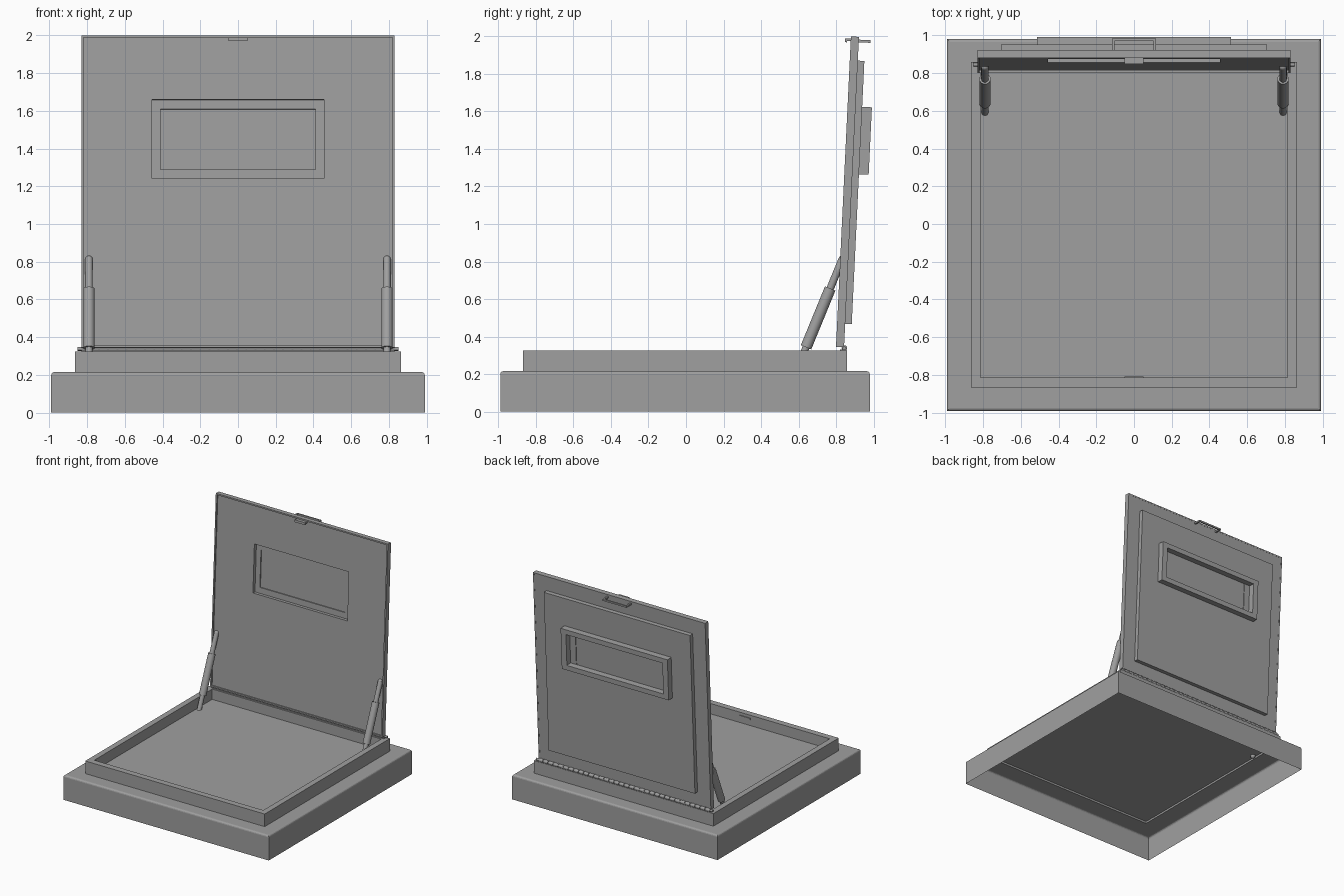
import bpy, bmesh, math
from mathutils import Matrix, Vector

old = bpy.data.objects.get("Cube")
if old:
    bpy.data.objects.remove(old, do_unlink=True)

GREY = (0.35, 0.35, 0.35, 1)
grey = bpy.data.materials.new("painted_grey_metal")
grey.use_nodes = True
grey.diffuse_color = GREY
grey.node_tree.nodes["Principled BSDF"].inputs["Base Color"].default_value = GREY

# Lid space: x across, y through the thickness from the inside face, z up the lid
LID = Matrix.Translation((0, 0.80, 0.345)) @ Matrix.Rotation(math.radians(-2.75), 4, 'X')
FLAT = Matrix.Identity(4)
UPRIGHT = Matrix(((1, 0, 0, 0), (0, 0, 1, 0), (0, 1, 0, 0), (0, 0, 0, 1)))


def finish(name, bm, matrix=FLAT, recalc=True):
    bm.transform(matrix)
    if recalc:
        bmesh.ops.recalc_face_normals(bm, faces=bm.faces)
    mesh = bpy.data.meshes.new(name)
    bm.to_mesh(mesh)
    bm.free()
    mesh.materials.append(grey)
    obj = bpy.data.objects.new(name, mesh)
    bpy.context.collection.objects.link(obj)
    return obj


def box_mesh(x, y, z):
    bm = bmesh.new()
    bmesh.ops.create_cube(bm, size=1)
    lo = Vector((x[0], y[0], z[0]))
    size = Vector((x[1], y[1], z[1])) - lo
    for v in bm.verts:
        v.co = Vector([lo[i] + (v.co[i] + 0.5) * size[i] for i in range(3)])
    return bm


def box(name, x, y, z, matrix=FLAT):
    return finish(name, box_mesh(x, y, z), matrix)


def ring(name, outer, inner, depth, matrix=FLAT):
    """Rectangular frame; outer and inner are (half width, low, high)."""
    bm = bmesh.new()
    loops = []
    for half, low, high in (outer, inner):
        for d in depth:
            corners = ((-half, low), (half, low), (half, high), (-half, high))
            loops.append([bm.verts.new((u, v, d)) for u, v in corners])
    a, b, c, d = loops
    for p, q in ((a, b), (b, d), (d, c), (c, a)):
        for i in range(4):
            j = (i + 1) % 4
            bm.faces.new((p[i], p[j], q[j], q[i]))
    return finish(name, bm, matrix)


def rod(name, start, end, radius, sides=20):
    start, end = Vector(start), Vector(end)
    axis = end - start
    bm = bmesh.new()
    bmesh.ops.create_cone(bm, cap_ends=True, segments=sides, radius1=radius,
                          radius2=radius, depth=axis.length)
    for f in bm.faces:
        f.smooth = len(f.verts) == 4
    turn = axis.to_track_quat('Z', 'Y').to_matrix().to_4x4()
    return finish(name, bm, Matrix.Translation((start + end) / 2) @ turn)


def ball(name, centre, radius):
    bm = bmesh.new()
    bmesh.ops.create_uvsphere(bm, u_segments=16, v_segments=10, radius=radius)
    for f in bm.faces:
        f.smooth = True
    return finish(name, bm, Matrix.Translation(centre))


# Base skirt: hollow from below, rounded top edge, square opening in the top
bm = box_mesh((-0.99, 0.99), (-0.99, 0.98), (0, 0.215))
top_edges = [e for e in bm.edges if all(v.co.z > 0.2 for v in e.verts)]
bmesh.ops.bevel(bm, geom=top_edges, offset=0.015, segments=3, profile=0.5,
                affect='EDGES')
bm.normal_update()
top = max(bm.faces, key=lambda f: f.normal.z * f.calc_area())
bottom = min(bm.faces, key=lambda f: f.normal.z * f.calc_area())
bmesh.ops.inset_region(bm, faces=[top], thickness=0.16)
bmesh.ops.delete(bm, geom=[top, bottom], context='FACES')
finish("base_skirt", bm, recalc=False)

# Raised curb and floor panel
ring("curb", (0.865, -0.868, 0.858), (0.815, -0.815, 0.808), (0.213, 0.325))
box("floor_panel", (-0.816, 0.816), (-0.816, 0.809), (0.23, 0.235))
box("latch_keeper", (-0.05, 0.05), (-0.816, -0.808), (0.285, 0.3))

# Lid: thin rim, skin with window cut-out, raised outer panel, window
WALL = LID @ UPRIGHT
ring("lid_rim", (0.83, 0, 1.657), (0.818, 0.012, 1.645), (0, 0.043), WALL)
ring("lid_skin", (0.82, 0.01, 1.647), (0.455, 0.897, 1.317), (0.012, 0.042), WALL)
ring("lid_outer_panel", (0.705, 0.125, 1.53), (0.41, 0.947, 1.267), (0.041, 0.078), WALL)
box("window_pane", (-0.415, 0.415), (0.05, 0.072), (0.942, 1.272), LID)
ring("window_frame", (0.515, 0.925, 1.285), (0.465, 0.968, 1.242), (0.077, 0.13), WALL)

# Latch tongue inside and pull handle outside, near the top of the lid
box("latch_tongue", (-0.05, 0.05), (-0.022, 0.02), (1.632, 1.645), LID)
box("latch_hook", (-0.05, 0.05), (-0.03, -0.02), (1.625, 1.645), LID)
for side in (-1, 1):
    xs = sorted((side * 0.103, side * 0.117))
    box("handle_leg", xs, (0.04, 0.105), (1.628, 1.642), LID)
box("handle_grip", (-0.117, 0.117), (0.092, 0.106), (1.628, 1.642), LID)

# Hinge: leaf, pin and a row of knuckles
box("hinge_leaf", (-0.83, 0.83), (0.822, 0.855), (0.322, 0.331))
rod("hinge_pin", (-0.85, 0.845, 0.338), (0.85, 0.845, 0.338), 0.01, 12)
count = 34
pitch = 1.66 / count
for i in range(count):
    x = -0.83 + i * pitch
    rod("hinge_knuckle", (x, 0.845, 0.338), (x + pitch * 0.8, 0.845, 0.338), 0.015, 12)

# Gas struts, one each side
foot, head = Vector((0, 0.592, 0.225)), Vector((0, 0.833, 0.812))
for side in (-1, 1):
    shift = Vector((side * 0.79, 0, 0))

    def along(t):
        return foot.lerp(head, t) + shift

    rod("strut_foot", along(0), along(0.25), 0.019)
    rod("strut_barrel", along(0.2), along(0.735), 0.03)
    rod("strut_piston", along(0.72), along(1), 0.02)
    ball("strut_foot_joint", along(0), 0.021)
    ball("strut_head_joint", along(1), 0.02)
